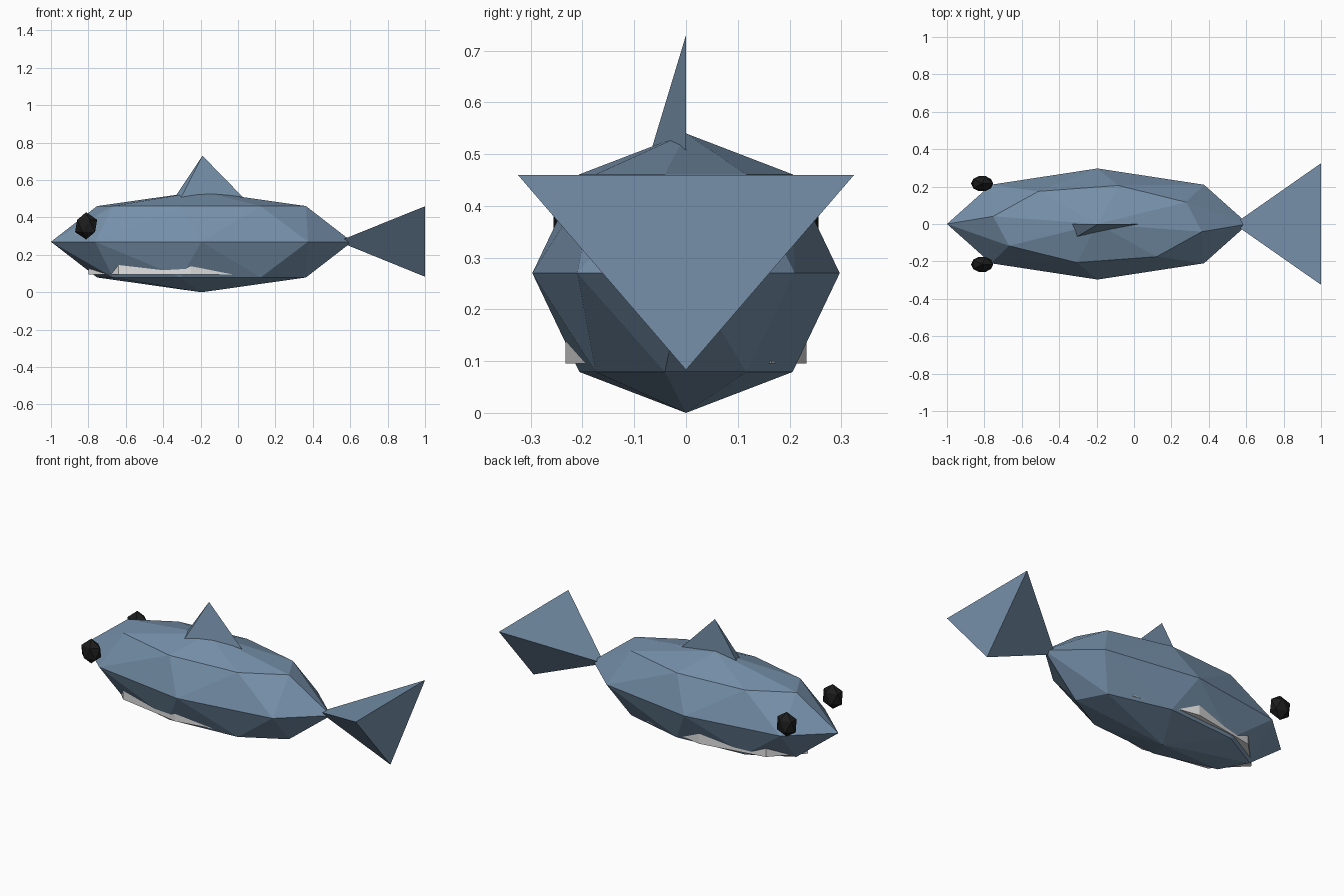
import bpy, bmesh, math
from mathutils import Matrix, Vector

cube = bpy.data.objects.get("Cube")
if cube:
    bpy.data.objects.remove(cube, do_unlink=True)


def make_material(name, rgb):
    m = bpy.data.materials.new(name)
    m.use_nodes = True
    color = (*rgb, 1)
    m.diffuse_color = color
    shader = m.node_tree.nodes["Principled BSDF"]
    shader.inputs["Base Color"].default_value = color
    shader.inputs["Roughness"].default_value = 0.8
    return m


blue = make_material("steel blue", (0.18, 0.28, 0.40))
white = make_material("pale grey", (0.75, 0.75, 0.75))
black = make_material("near black", (0.012, 0.012, 0.012))


def finish(name, bm, material):
    bmesh.ops.recalc_face_normals(bm, faces=bm.faces)
    mesh = bpy.data.meshes.new(name)
    bm.to_mesh(mesh)
    bm.free()
    mesh.materials.append(material)
    obj = bpy.data.objects.new(name, mesh)
    bpy.context.collection.objects.link(obj)
    return obj


def hull(name, points, material):
    bm = bmesh.new()
    for p in points:
        bm.verts.new(p)
    bmesh.ops.convex_hull(bm, input=bm.verts)
    return finish(name, bm, material)


def ring(center, rx, ry, twist=0.0, sides=8):
    angles = [math.tau * i / sides + twist for i in range(sides)]
    return [Vector(center) + Vector((rx * math.cos(a), ry * math.sin(a), 0))
            for a in angles]


# Faceted body: equator, two twisted rings and two poles
BX, RX, RY, RZ = -0.195, 0.805, 0.297, 0.27
s = math.sqrt(0.5)
points = [(BX, 0, 0), (BX, 0, 2 * RZ)] + ring((BX, 0, RZ), RX, RY)
for side in (-1, 1):
    points += ring((BX, 0, RZ + side * RZ * s), RX * s, RY * s, math.radians(-11.25))
hull("body", points, blue)

# Tail: three-sided cone opening backwards
hull("tail_fin", [(0.535, 0, 0.272), (1, -0.325, 0.46), (1, 0.325, 0.46),
                  (1, 0, 0.083)], blue)

# Back fin: three-sided spike, its base sunk into the body
tip = Vector((-0.19, 0, 0.73))
base = [(-0.33, 0, 0.52), (-0.30, -0.065, 0.515), (0.02, 0, 0.515)]
hull("back_fin", [tip] + [tip.lerp(Vector(b), 1.12) for b in base], blue)

# Mouth: flat eight-sided disc showing at the lower flanks
hull("mouth", ring((-0.25, 0, 0.095), 0.55, 0.233)
     + ring((-0.25, 0, 0.17), 0.55, 0.233), white)

# Eyes
for name, side in (("left_eye", 1), ("right_eye", -1)):
    bm = bmesh.new()
    bmesh.ops.create_icosphere(
        bm, subdivisions=1, radius=1,
        matrix=Matrix.Translation((-0.812, 0.216 * side, 0.355))
        @ Matrix.Diagonal((0.066, 0.047, 0.073, 1)))
    finish(name, bm, black)
